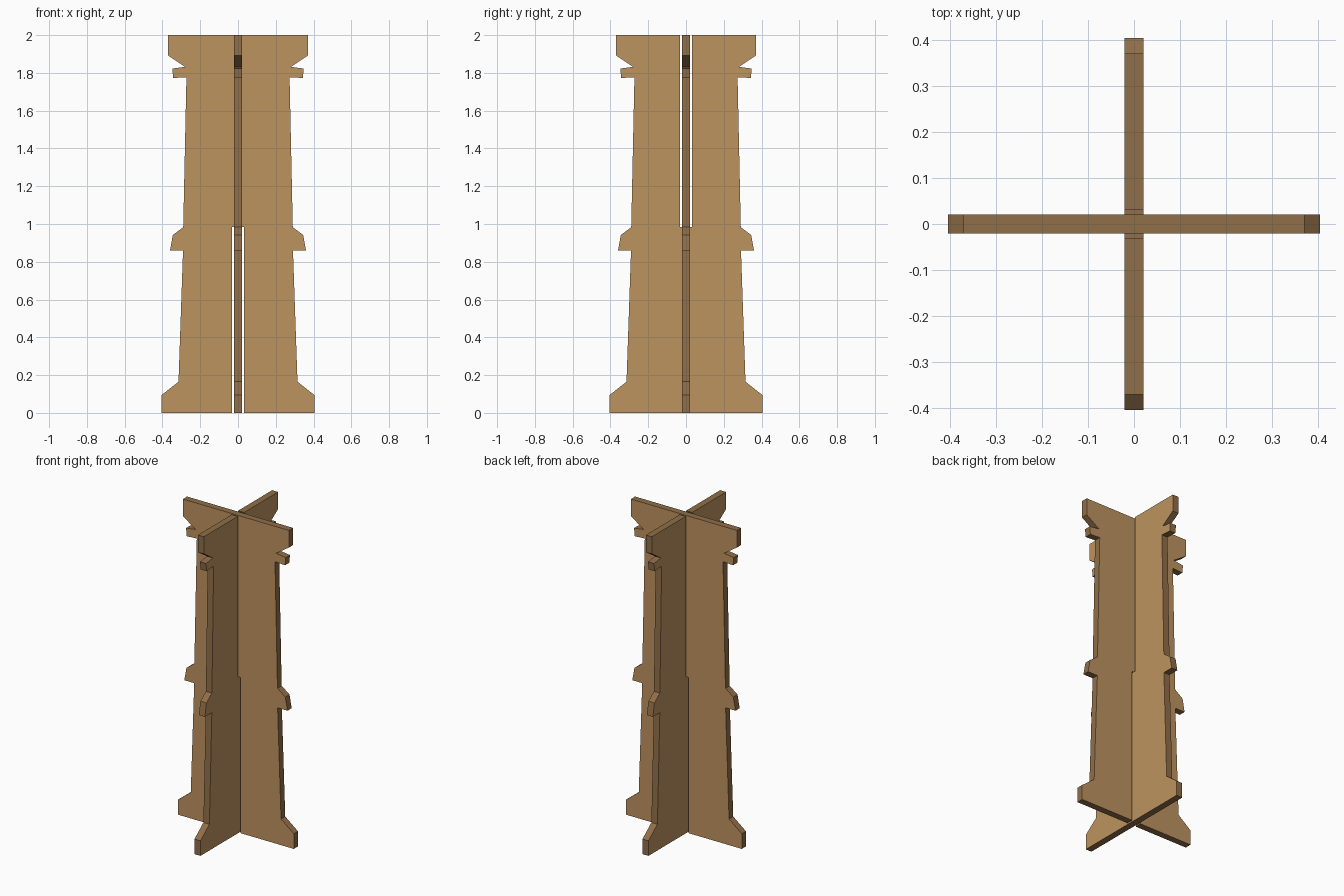
import bpy, bmesh, math
from mathutils import Matrix

if "Cube" in bpy.data.objects:
    bpy.data.objects.remove(bpy.data.objects["Cube"])


def material(name, rgb):
    m = bpy.data.materials.new(name)
    m.diffuse_color = (*rgb, 1)
    m.use_nodes = True
    m.node_tree.nodes["Principled BSDF"].inputs["Base Color"].default_value = m.diffuse_color
    return m


face_wood = material("light wood face", (0.515, 0.292, 0.117))
edge_wood = material("dark wood edge", (0.279, 0.156, 0.065))

HALF_T = 0.021     # half the board thickness
SLOT = 0.032       # half the slot width
MID = 0.983        # height where the two slots meet

# Right-hand half outline of a board: (half width, height), bottom to top
OUTLINE = [
    (0.404, 0), (0.404, 0.095), (0.315, 0.165),              # foot
    (0.291, 0.86), (0.36, 0.86), (0.345, 0.942), (0.29, MID),  # middle collar
    (0.273, 1.777), (0.343, 1.773), (0.348, 1.823),          # upper ring
    (0.28, 1.832), (0.37, 1.892), (0.37, 2.0),               # crown
]


def board(name, slot_at_top, angle):
    """Flat board with a half-height slot, extruded through its thickness."""
    half = list(OUTLINE)
    if slot_at_top:
        half += [(SLOT, 2.0), (SLOT, MID)]
    else:
        half = [(SLOT, MID), (SLOT, 0)] + half
    loop = half + [(-x, z) for x, z in reversed(half)]

    bm = bmesh.new()
    front = bm.faces.new([bm.verts.new((x, -HALF_T, z)) for x, z in loop])
    ext = bmesh.ops.extrude_face_region(bm, geom=[front], use_keep_orig=True)
    moved = [v for v in ext["geom"] if isinstance(v, bmesh.types.BMVert)]
    bmesh.ops.translate(bm, verts=moved, vec=(0, 2 * HALF_T, 0))
    bmesh.ops.recalc_face_normals(bm, faces=bm.faces)
    # Broad sides are light, cut edges are dark
    for f in bm.faces:
        f.material_index = 0 if abs(f.normal.y) > 0.9 else 1
    bm.transform(Matrix.Rotation(angle, 4, 'Z'))

    me = bpy.data.meshes.new(name)
    bm.to_mesh(me)
    bm.free()
    me.materials.append(face_wood)
    me.materials.append(edge_wood)
    bpy.context.collection.objects.link(bpy.data.objects.new(name, me))


# Two boards slotted together at right angles
board("cross_board", False, 0)
board("depth_board", True, math.pi / 2)
